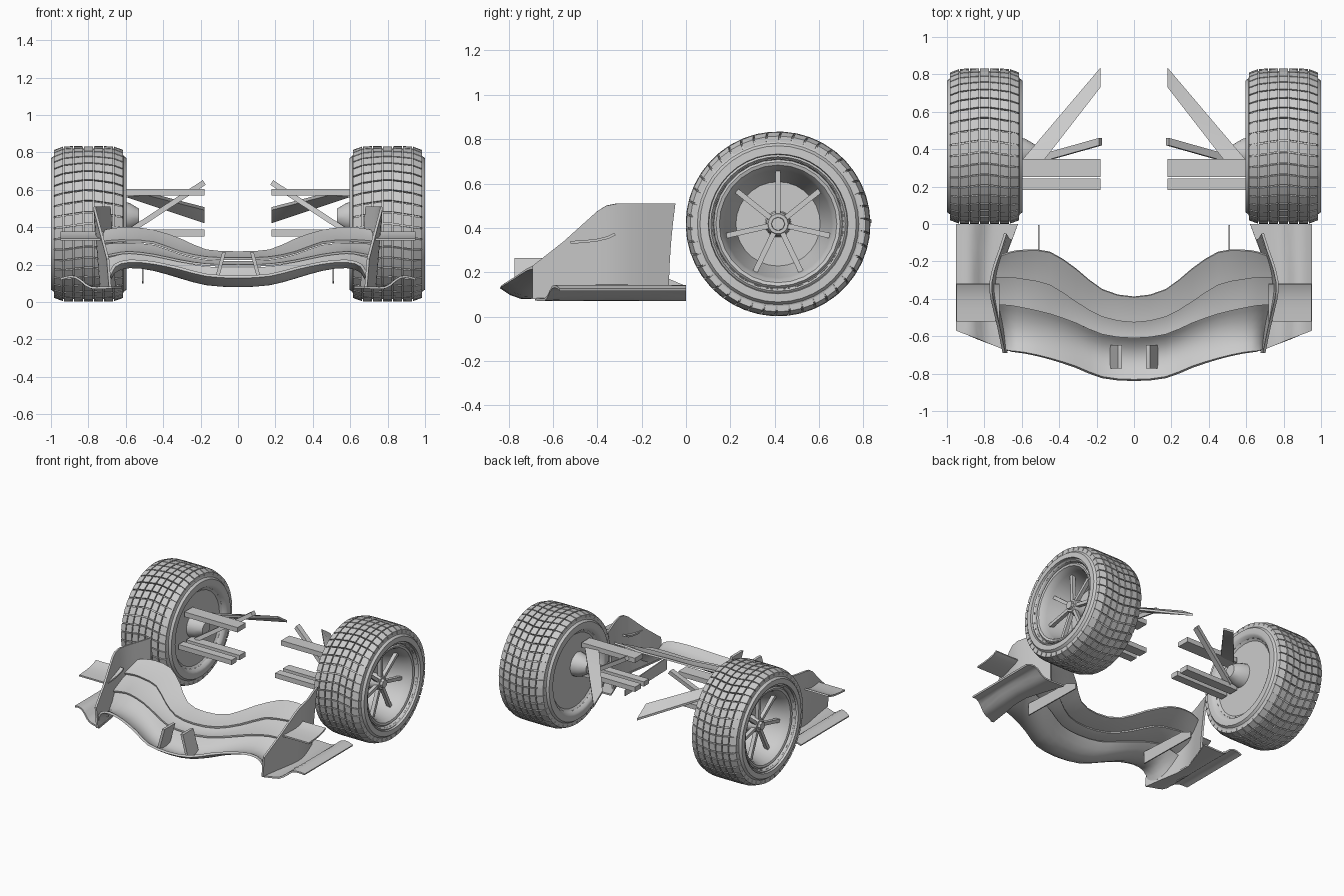
import bpy, bmesh
from math import sin, cos, pi, radians
from mathutils import Vector

cube = bpy.data.objects.get("Cube")
if cube:
    bpy.data.objects.remove(cube)

grey = bpy.data.materials.new("plain_grey")
grey.use_nodes = True
GREY = (0.6, 0.6, 0.6, 1)
grey.diffuse_color = GREY
grey.node_tree.nodes["Principled BSDF"].inputs["Base Color"].default_value = GREY

HUB_Y, HUB_Z = 0.415, 0.418   # wheel axle position


def finish(name, bm, thick=0, angle=35):
    """Turn a half-model bmesh into a mirrored, shaded object."""
    bmesh.ops.remove_doubles(bm, verts=bm.verts, dist=0.0001)
    bmesh.ops.recalc_face_normals(bm, faces=bm.faces)
    mesh = bpy.data.meshes.new(name)
    bm.to_mesh(mesh)
    bm.free()
    mesh.materials.append(grey)
    ob = bpy.data.objects.new(name, mesh)
    bpy.context.collection.objects.link(ob)
    bpy.ops.object.select_all(action='DESELECT')
    ob.select_set(True)
    bpy.context.view_layer.objects.active = ob
    mirror = ob.modifiers.new("Mirror", 'MIRROR')
    mirror.merge_threshold = 0.0005
    bpy.ops.object.modifier_apply(modifier="Mirror")
    if thick:
        solid = ob.modifiers.new("Solidify", 'SOLIDIFY')
        solid.thickness, solid.offset = thick, 0
        bpy.ops.object.modifier_apply(modifier="Solidify")
    bpy.ops.object.shade_smooth_by_angle(angle=radians(angle))


def grid(name, rows, thick=0, wrap=False, angle=35):
    """Skin a sheet over rows of points."""
    bm = bmesh.new()
    vs = [[bm.verts.new(p) for p in row] for row in rows]
    for i in range(len(vs) - (0 if wrap else 1)):
        a, b = vs[i], vs[(i + 1) % len(vs)]
        for j in range(len(a) - 1):
            bm.faces.new((a[j], a[j + 1], b[j + 1], b[j]))
    finish(name, bm, thick, angle)


def wheel_point(x, r, a):
    return Vector((x, HUB_Y + r * cos(a), HUB_Z + r * sin(a)))


def lathe(name, profile, steps):
    grid(name, [[wheel_point(x, r, 2 * pi * i / steps) for x, r in profile]
                for i in range(steps)], wrap=True)


def hull(bm, points):
    vs = [bm.verts.new(p) for p in points]
    bmesh.ops.convex_hull(bm, input=vs)


def hull_part(name, points):
    bm = bmesh.new()
    hull(bm, points)
    finish(name, bm)


def bar(bm, a, b, w, t):
    """Box from a to b with half-width vector w and half-thickness vector t."""
    a, b, w, t = map(Vector, (a, b, w, t))
    hull(bm, [p + i * w + j * t for p in (a, b) for i in (-1, 1) for j in (-1, 1)])


def bar_part(name, *args):
    bm = bmesh.new()
    bar(bm, *args)
    finish(name, bm)


def interp(table, v):
    for (a, p), (b, q) in zip(table, table[1:]):
        if v <= b:
            return p + (q - p) * max(0, (v - a) / (b - a))
    return table[-1][1]


# Tyres, rims and hubs
lathe("tyres", [(.62, .285), (.6, .3), (.595, .315), (.596, .352), (.612, .364), (.62, .39),
                (.65, .402), (.945, .402), (.975, .39), (.983, .364), (.999, .352),
                (1, .315), (.985, .312), (.992, .303), (.982, .295)], 40)
lathe("rims", [(.982, .295), (.965, .29), (.975, .28), (.97, .265), (.945, .25),
               (.92, .243), (.77, .2), (.74, .19), (.74, 0)], 28)
lathe("inner_wheel_covers", [(.62, .285), (.632, .27), (.632, 0)], 28)
lathe("wheel_hubs", [(.74, .06), (.88, .055), (.905, .045), (.905, .03)], 14)
lathe("hub_nuts", [(.89, .032), (.925, .03), (.925, 0)], 8)

# Tread blocks in a chevron pattern
crown = [(.6, .389), (.645, .41), (.68, .416), (.92, .416), (.955, .41), (.995, .389)]
bm = bmesh.new()
COLS, ROWS = 7, 42
width = .374 / COLS
for c in range(COLS):
    x0 = .612 + c * width + .0035
    x1 = x0 + width - .007
    for k in range(ROWS):
        pts = []
        for x in (x0, x1):
            start = 2 * pi / ROWS * (k + 2.5 * abs(x - .8))
            for a in (start, start + 1.75 * pi / ROWS):
                top = interp(crown, x)
                pts += [wheel_point(x, top, a), wheel_point(x, top - .025, a)]
        hull(bm, pts)
finish("tread_blocks", bm, angle=20)

# Seven slim spokes per wheel
bm = bmesh.new()
for k in range(7):
    a = pi / 2 + 2 * pi * k / 7
    side = Vector((0, -sin(a), cos(a)))
    bar(bm, wheel_point(.885, .035, a), wheel_point(.89, .245, a), side * .012, (.014, 0, 0))
finish("spokes", bm)

# Suspension
bar_part("upper_arms", (.18, .3, .587), (.62, .3, .587), (0, .048, 0), (0, 0, .018))
bar_part("lower_front_arms", (.18, .212, .37), (.62, .212, .37), (0, .03, 0), (0, 0, .018))
bar_part("lower_rear_arms", (.18, .31, .37), (.62, .31, .37), (0, .035, 0), (0, 0, .018))
bar_part("push_rods", (.18, .44, .64), (.57, .33, .385), (0, .02, 0), (.008, 0, .012))
hull_part("upper_rear_arms", [(x, y, z + d) for d in (-.008, .008) for x, y, z in
          ((.18, .73, .5), (.18, .835, .43), (.6, .34, .57), (.49, .33, .58))])
hull_part("brake_ducts", [(x, .38 + r * cos(a), .455 + r * sin(a))
          for x, r in ((.64, .09), (.58, .075), (.53, .045))
          for a in [pi * k / 8 for k in range(16)]])

# Endplates: curved in plan, leaning outwards
plan = [(-.69, .685), (-.55, .705), (-.4, .73), (-.34, .736), (-.28, .73), (-.2, .705), (-.06, .655)]
crest = [(-.69, .23), (-.55, .34), (-.4, .475), (-.36, .5), (-.31, .51), (-.05, .51)]


def plate_x(y, z):
    return interp(plan, y) + .08 * (z - .1)


rows = []
for y in (-.69, -.62, -.55, -.47, -.4, -.36, -.31, -.25, -.2, -.14, -.08):
    row = []
    for k in range(6):
        z = .08 + (interp(crest, y) - .08) * k / 5
        yy = y + (.03 * (k / 5) ** 2 if y == -.08 else 0)
        row.append((plate_x(yy, z), yy, z))
    rows.append(row)
grid("endplates", rows, .014)

# Front wing stations: x, then (y, z) of main leading edge, belly and trailing edge,
# then leading edge, crease and trailing edge of the flaps
stations = [
    (0, (-.835, .135), (-.7, .088), (-.58, .18), (-.61, .195), (-.51, .215), (-.39, .265)),
    (.17, (-.82, .145), (-.68, .098), (-.56, .185), (-.59, .2), (-.48, .22), (-.35, .275)),
    (.31, (-.765, .18), (-.63, .135), (-.5, .21), (-.53, .22), (-.4, .25), (-.24, .335)),
    (.45, (-.72, .21), (-.58, .175), (-.45, .24), (-.48, .25), (-.31, .3), (-.15, .38)),
    (.58, (-.69, .22), (-.56, .19), (-.42, .255), (-.45, .265), (-.28, .31), (-.14, .395)),
    (.66, (-.68, .195), (-.55, .165), (-.41, .24), (-.435, .255), (-.27, .31), (-.15, .39)),
    (.7, (-.67, .13), (-.55, .1), (-.41, .22), (-.43, .24), (-.27, .3), (-.17, .38)),
]


def span(index, dy=0, dz=0):
    """Smooth spanwise curve through one point of every station."""
    pts = []
    for s in stations:
        y, z = s[index][0] + dy, s[index][1] + dz
        pts.append(Vector((plate_x(y, z) if s is stations[-1] else s[0], y, z)))
    ghost = pts[1] * 1
    ghost.x *= -1
    ext = [ghost] + pts + [pts[-1]]
    out = []
    for a, b, c, d in zip(ext, ext[1:], ext[2:], ext[3:]):
        out += [b, (9 * (b + c) - a - d) / 16]
    return out + [pts[-1]]


def blade(name, front, middle, back, thick):
    """Cambered wing element through three spanwise curves."""
    rows = []
    for a, m, b in zip(front, middle, back):
        ctrl = 2 * m - (a + b) / 2
        rows.append([a * (1 - t) ** 2 + ctrl * 2 * t * (1 - t) + b * t * t
                     for t in [k / 6 for k in range(7)]])
    grid(name, rows, thick, angle=50)


def halfway(a, b, drop):
    return [(p + q) / 2 - Vector((0, 0, drop)) for p, q in zip(a, b)]


blade("main_wing", span(1), span(2), span(3), .016)
low_front, low_back = span(4), span(5)
blade("lower_flap", low_front, halfway(low_front, low_back, .006), low_back, .012)
up_front, up_back = span(5, -.015, .016), span(6)
blade("upper_flap", up_front, halfway(up_front, up_back, .004), up_back, .014)

# Wing pylons and tapering underside strakes
bar_part("wing_pylons", (.12, -.71, .1), (.075, -.71, .265), (0, .063, 0), (.01, 0, 0))
hull_part("wing_strakes", [(x, y, z) for x in (.506, .514) for y, z in
          ((-.5, .11), (-.5, .2), (-.1, .18), (-.005, .14), (-.005, .1))])

# Footplates with an arched outer channel
arch = [(.62, .08), (.78, .075), (.82, .095), (.85, .125), (.88, .138), (.915, .135), (.95, .122)]
rows = []
for y in (-.68, -.55, -.4, -.28, -.13, 0):
    inner = .62 if y == 0 else plate_x(y, .08) - .01
    row = []
    for k in range(11):
        x = inner + (.95 - inner) * k / 10
        row.append((x, y + (.11 * k / 10 if y == -.68 else 0), interp(arch, x)))
    rows.append(row)
grid("footplates", rows, .012)

# Small outboard winglets
profile = [(-.52, .335), (-.46, .338), (-.4, .345), (-.35, .357), (-.32, .372)]
grid("winglets", [[(x, y, z) for y, z in profile] for x in (.72, .95)], .012)
